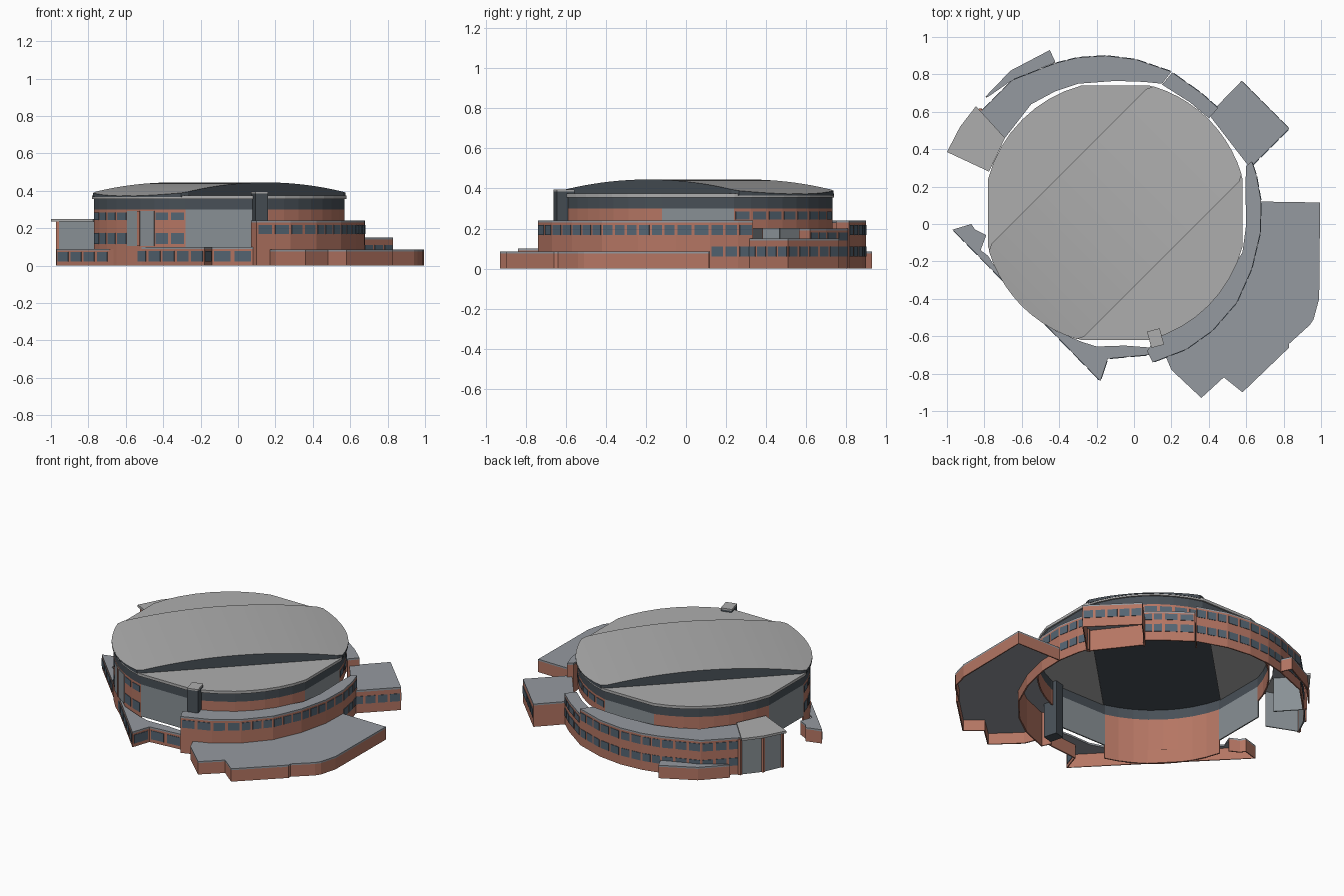
import bpy, bmesh, math
from mathutils import Vector

if "Cube" in bpy.data.objects:
    bpy.data.objects.remove(bpy.data.objects["Cube"])

CX, CY = -0.10, 0.06          # drum centre


def material(name, r, g, b):
    m = bpy.data.materials.new(name)
    m.diffuse_color = (r, g, b, 1)
    m.use_nodes = True
    m.node_tree.nodes["Principled BSDF"].inputs["Base Color"].default_value = m.diffuse_color
    return m


BRICK = material("brick", 0.46, 0.18, 0.125)
SLATE = material("slate", 0.065, 0.08, 0.095)
WINDOW = material("window_blue", 0.09, 0.13, 0.17)
GLASS = material("pale_glass", 0.25, 0.28, 0.30)
ROOF = material("roof_grey", 0.42, 0.42, 0.42)
TERRACE = material("terrace_grey", 0.30, 0.32, 0.35)


def make(name, bm, mat):
    me = bpy.data.meshes.new(name)
    bm.to_mesh(me)
    bm.free()
    me.materials.append(mat)
    ob = bpy.data.objects.new(name, me)
    bpy.context.collection.objects.link(ob)
    return ob


def prism(name, pts, z0, z1, mat):
    """Closed slab from a flat outline."""
    bm = bmesh.new()
    face = bm.faces.new([bm.verts.new((x, y, z0)) for x, y in pts])
    ext = bmesh.ops.extrude_face_region(bm, geom=[face])
    top = [v for v in ext["geom"] if isinstance(v, bmesh.types.BMVert)]
    bmesh.ops.translate(bm, vec=(0, 0, z1 - z0), verts=top)
    bmesh.ops.recalc_face_normals(bm, faces=bm.faces)
    return make(name, bm, mat)


def wall(name, pts, z0, z1, mat, closed=False, thick=0.008):
    """Thin upright wall along a path that runs anticlockwise."""
    bm = bmesh.new()
    lo = [bm.verts.new((x, y, z0)) for x, y in pts]
    hi = [bm.verts.new((x, y, z1)) for x, y in pts]
    n = len(pts)
    for i in range(n if closed else n - 1):
        j = (i + 1) % n
        bm.faces.new((lo[i], lo[j], hi[j], hi[i]))
    ob = make(name, bm, mat)
    mod = ob.modifiers.new("thickness", "SOLIDIFY")
    mod.thickness, mod.offset = thick, -1
    return ob


def windows(name, pts, rows, pitch=0.078):
    """Rows of thin panes set on the outside of a wall path."""
    bm = bmesh.new()
    for a, b in zip(pts, pts[1:]):
        a, b = Vector(a), Vector(b)
        d = b - a
        n = max(1, round(d.length / pitch))
        out = Vector((d.y, -d.x)).normalized() * 0.003
        for k in range(n):
            p = a + d * ((k + 0.1) / n) + out
            q = a + d * ((k + 0.9) / n) + out
            for z0, z1 in rows:
                bm.faces.new([bm.verts.new(c) for c in (
                    (p.x, p.y, z0), (q.x, q.y, z0), (q.x, q.y, z1), (p.x, p.y, z1))])
    ob = make(name, bm, WINDOW)
    mod = ob.modifiers.new("thickness", "SOLIDIFY")
    mod.thickness, mod.offset = 0.005, -1


def wing(name, outer, inner, h, mat=BRICK, roof=TERRACE):
    """Outer walls plus a roof slab; inner only shapes the roof."""
    wall(name + "_wall", outer, 0, h - 0.01, mat)
    prism(name + "_roof", outer + inner, h - 0.012, h, roof)


def polar(r, deg):
    t = math.radians(deg)
    return (CX + r * math.cos(t), CY + r * math.sin(t))


def arc(r, a0, a1, step=7.5):
    n = max(1, round((a1 - a0) / step))
    return [polar(r, a0 + (a1 - a0) * i / n) for i in range(n + 1)]


# Drum: curved brick quarters joined by four flat glazed bays
RD = 0.694
for name, a, zq, zf in (("back_right", 15, 0.20, 0.20), ("back_left", 105, 0.20, 0.09),
                        ("front_left", 195, 0.0, 0.09), ("front_right", 285, 0.20, 0.20)):
    wall("drum_brick_" + name, arc(RD, a, a + 60), zq, 0.30, BRICK)
    wall("drum_bay_" + name, [polar(RD, a + 60), polar(RD, a + 90)], zf, 0.30, GLASS)

outline = [p for a in (15, 105, 195, 285) for p in arc(RD, a, a + 60)]
rim = [p for a in (15, 105, 195, 285) for p in arc(0.704, a, a + 60)]
wall("drum_slate_band", outline, 0.30, 0.365, SLATE, True)
wall("roof_rim", rim, 0.356, 0.374, ROOF, True, 0.015)

# Drum windows and the tall front-left glazing
two_rows = [(0.245, 0.285), (0.115, 0.175)]
windows("drum_windows_left", arc(RD, 195, 225), two_rows, 0.09)
windows("drum_windows_front", arc(RD, 240, 255), two_rows, 0.09)
windows("drum_windows_back", arc(RD, 15, 75), [(0.245, 0.285)], 0.09)
wall("drum_tall_glazing", arc(RD + 0.004, 225, 240), 0.105, 0.292, GLASS)
wall("drum_glazing_bar", arc(RD + 0.007, 231, 232.5), 0.105, 0.292, BRICK)

# Low roof segments on either side
for name, a in (("front_right", 285), ("back_left", 105)):
    prism("roof_segment_" + name,
          [polar(0.698, a - 30)] + arc(0.698, a, a + 60) + [polar(0.698, a + 90)],
          0.360, 0.374, ROOF)

# Raised central roof strip, arched along the diagonal
RS, HALF, N = 0.706, 0.350, 32
bm = bmesh.new()
rings = []
for i in range(N + 1):
    s = -RS * math.cos(math.pi * i / N)
    v = min(HALF, math.sqrt(max(RS * RS - s * s, 0.0002)))
    z = 0.445 - 0.054 * (s / 0.61) ** 2
    k = math.sqrt(0.5)
    ring = []
    for w, h in ((-v, 0.366), (v, 0.366), (v, z), (-v, z)):
        ring.append(bm.verts.new((CX + (s - w) * k, CY + (s + w) * k, h)))
    rings.append(ring)
for a, b in zip(rings, rings[1:]):
    for j in range(4):
        f = bm.faces.new((a[j], a[(j + 1) % 4], b[(j + 1) % 4], b[j]))
        f.material_index = 0 if j == 2 else 1
bm.faces.new(rings[0]).material_index = 1
bm.faces.new(rings[-1]).material_index = 1
bmesh.ops.recalc_face_normals(bm, faces=bm.faces)
make("roof_central_strip", bm, ROOF).data.materials.append(SLATE)

# Right-hand curved terrace
right = [(0.07, -0.68), (0.10, -0.74), (0.28, -0.67), (0.42, -0.57), (0.55, -0.42),
         (0.63, -0.24), (0.675, -0.05), (0.68, 0.12), (0.655, 0.26), (0.63, 0.335), (0.60, 0.31)]
wing("right_terrace", right,
     [(0.595, 0.2), (0.60, 0.0), (0.58, -0.15)] + arc(0.70, 288, 338, 10)[::-1], 0.24)
windows("right_terrace_windows", right[1:10], [(0.168, 0.218)])
windows("right_terrace_low_windows", right[7:10], [(0.06, 0.11)])

# Low plaza block at the front right
plaza = [(0.17, -0.71), (0.20, -0.78), (0.36, -0.93), (0.48, -0.82), (0.58, -0.90), (0.83, -0.66),
         (0.83, -0.64), (0.94, -0.54), (0.96, -0.51), (0.99, -0.40), (0.995, 0.115), (0.68, 0.12)]
wing("plaza", plaza, right[6:2:-1] + [(0.28, -0.67)], 0.085)

# Curved back terrace
back = [(0.15, 0.75), (0.20, 0.815), (0.01, 0.88), (-0.15, 0.90), (-0.30, 0.89),
        (-0.42, 0.86), (-0.65, 0.77), (-0.82, 0.60)]
wing("back_terrace", back,
     [(-0.69, 0.46), (-0.55, 0.64), (-0.42, 0.71), (-0.3, 0.75), (-0.1, 0.765), (0.05, 0.76)], 0.24)
windows("back_terrace_windows", back[1:], [(0.168, 0.218), (0.06, 0.11)])

# Link between the back terrace and the corner block
link = [(0.40, 0.565), (0.45, 0.62), (0.36, 0.70), (0.205, 0.81)]
wing("back_link", link, [(0.15, 0.745), (0.30, 0.65)], 0.20)
windows("back_link_windows", link[1:], [(0.06, 0.11), (0.14, 0.18)])

# Square corner block
corner = [(0.62, 0.30), (0.83, 0.51), (0.575, 0.765), (0.40, 0.585)]
wing("corner_block", corner, [], 0.15)
windows("corner_block_windows", corner[:3], [(0.06, 0.11)])
wall("corner_block_inner_wall", [corner[3], corner[0]], 0, 0.14, BRICK)

# Low step against the back terrace
wing("back_step", [(-0.42, 0.865), (-0.45, 0.93), (-0.66, 0.82), (-0.795, 0.68)],
     [(-0.78, 0.68), (-0.65, 0.77)], 0.085)

# Glazed entrance block on the left with an overhanging roof
entrance = [(-0.69, 0.47), (-0.82, 0.61), (-0.91, 0.50), (-0.965, 0.38), (-0.77, 0.30)]
wall("entrance_glass", entrance, 0, 0.235, GLASS)
prism("entrance_roof", [(-0.69, 0.46), (-0.845, 0.63), (-0.93, 0.52), (-1.0, 0.385), (-0.775, 0.28)],
      0.235, 0.25, ROOF)
for i, (x, y) in enumerate(entrance[1:4]):
    prism(f"entrance_post_{i}", [(x - .008, y - .008), (x + .008, y - .008),
                                 (x + .008, y + .008), (x - .008, y + .008)], 0, 0.235, BRICK)

# Low front-left wings, touching the drum along a straight wall
left = [(-0.79, -0.06), (-0.85, -0.03), (-0.87, 0.0), (-0.97, -0.03), (-0.69, -0.315)]
wing("left_low_wing", left, [(-0.78, -0.17), (-0.82, -0.14)], 0.09)
windows("left_low_windows", left[3:], [(0.022, 0.072)], 0.1)
front = [(-0.56, -0.45), (-0.18, -0.84), (-0.14, -0.72), (0.08, -0.70)]
wing("front_low_wing", front, [(0.08, -0.66), (-0.05, -0.65), (-0.2, -0.655), (-0.28, -0.63),
                               (-0.42, -0.57)], 0.10)
windows("front_low_windows", front, [(0.022, 0.078)], 0.1)
wall("tangent_wall", [(-0.69, -0.315), (-0.56, -0.45)], 0, 0.09, BRICK)

# Slate service tower
c, s = math.cos(math.radians(15)), math.sin(math.radians(15))
tower = [(0.115 + x * c - y * s, -0.61 + x * s + y * c)
         for x, y in ((-.035, -.045), (.035, -.045), (.035, .045), (-.035, .045))]
prism("service_tower", tower, 0, 0.385, SLATE)
prism("service_tower_cap", tower, 0.385, 0.395, ROOF)
